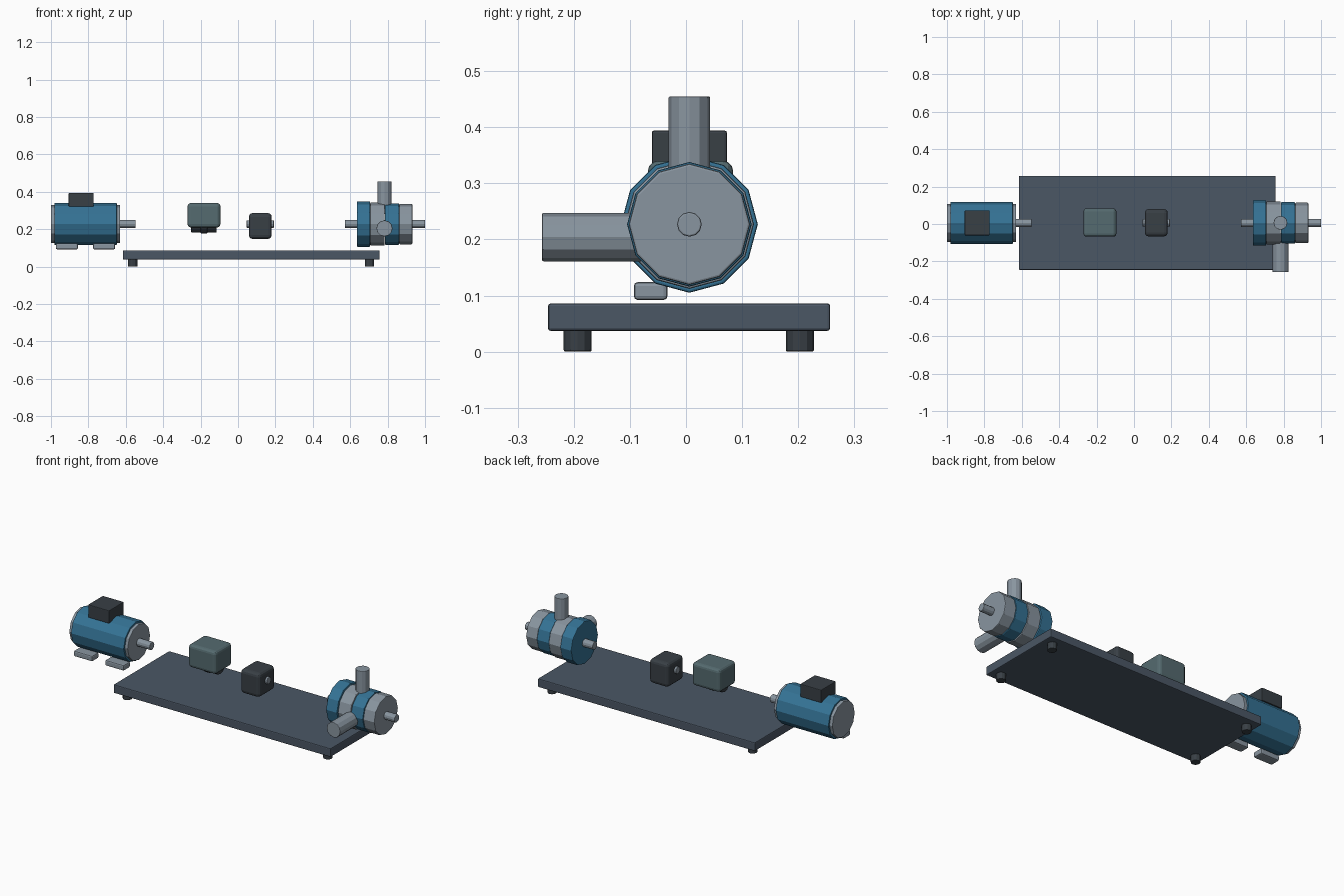
import bpy
from math import pi
from mathutils import Vector

if "Cube" in bpy.data.objects:
    bpy.data.objects.remove(bpy.data.objects["Cube"])

CY, CZ = 0.006, 0.227      # shaft line shared by every machine


def material(name, rgb):
    m = bpy.data.materials.new(name)
    m.diffuse_color = (*rgb, 1)
    m.use_nodes = True
    m.node_tree.nodes["Principled BSDF"].inputs["Base Color"].default_value = m.diffuse_color
    return m


BLUE = material("blue_paint", (0.035, 0.17, 0.30))
STEEL = material("steel", (0.25, 0.30, 0.35))
DARK = material("dark_metal", (0.04, 0.05, 0.06))
SLATE = material("slate_paint", (0.07, 0.095, 0.13))
GUARD = material("guard_paint", (0.09, 0.145, 0.16))


def finish(name, mat, bevel, segments):
    ob = bpy.context.object
    ob.name = name
    ob.data.materials.append(mat)
    bpy.ops.object.transform_apply(location=False, rotation=True, scale=True)
    if bevel:
        b = ob.modifiers.new("bevel", 'BEVEL')
        b.width, b.segments, b.limit_method = bevel, segments, 'ANGLE'
        b.angle_limit = pi / 4
    return ob


def box(name, x, y, z, mat, bevel=0.004, segments=2):
    """Box from (min, max) ranges."""
    bpy.ops.mesh.primitive_cube_add(size=1, location=[sum(r) / 2 for r in (x, y, z)])
    bpy.context.object.scale = [r[1] - r[0] for r in (x, y, z)]
    return finish(name, mat, bevel, segments)


def rod(name, a, b, r, mat, sides=12, bevel=0.003):
    """Flat-sided cylinder from point a to point b."""
    a, b = Vector(a), Vector(b)
    bpy.ops.mesh.primitive_cylinder_add(vertices=sides, radius=r, depth=(b - a).length,
                                        location=(a + b) / 2)
    ob = bpy.context.object
    ob.rotation_euler = (b - a).to_track_quat('Z', 'Y').to_euler()
    return finish(name, mat, bevel, 2)


def turned(name, x0, x1, r, mat, sides=12, bevel=0.003):
    """Cylinder on the shared shaft line."""
    return rod(name, (x0, CY, CZ), (x1, CY, CZ), r, mat, sides, bevel)


# Base plate and its four feet
box("base_plate", (-0.615, 0.757), (-0.246, 0.257), (0.037, 0.086), SLATE, 0.005)
for i, x in enumerate((-0.563, 0.703)):
    for j, y in enumerate((-0.193, 0.203)):
        rod(f"base_foot_{i}{j}", (x, y, 0), (x, y, 0.04), 0.025, DARK)

# Motor
turned("motor_body", -0.982, -0.648, 0.112, BLUE)
turned("motor_rear_cap", -1.0, -0.975, 0.102, STEEL)
turned("motor_front_cap", -0.655, -0.63, 0.102, STEEL)
turned("motor_shaft", -0.64, -0.547, 0.022, STEEL)
box("motor_terminal_box", (-0.905, -0.772), (-0.061, 0.073), (0.32, 0.394), DARK)
for i, x in enumerate((-0.915, -0.716)):
    box(f"motor_foot_{i}", (x - 0.059, x + 0.059), (-0.093, -0.033), (0.092, 0.124), STEEL, 0.007)

# Coupling with its guard cover
for i, (x0, x1) in enumerate(((-0.25, -0.198), (-0.166, -0.115))):
    turned(f"coupling_hub_{i}", x0, x1, 0.045, DARK)
turned("coupling_insert", -0.2, -0.164, 0.049, DARK)
box("coupling_guard", (-0.27, -0.094), (-0.068, 0.084), (0.209, 0.34), GUARD, 0.018, 3)

# Bearing block
box("bearing_block", (0.058, 0.18), (-0.066, 0.08), (0.148, 0.286), DARK, 0.02, 3)
turned("bearing_shaft", 0.046, 0.192, 0.02, STEEL)

# Pump: stacked casing discs, shaft and two ports
for name, x0, x1, r, mat in (("pump_back_plate", 0.636, 0.706, 0.122, BLUE),
                             ("pump_rear_casing", 0.707, 0.784, 0.115, STEEL),
                             ("pump_front_casing", 0.785, 0.861, 0.111, BLUE),
                             ("pump_end_cover", 0.862, 0.932, 0.108, STEEL)):
    turned(name, x0, x1, r, mat, bevel=0.004)
turned("pump_shaft", 0.571, 1.0, 0.022, STEEL)
rod("pump_outlet", (0.783, CY, 0.28), (0.783, CY, 0.455), 0.037, STEEL)
rod("pump_inlet", (0.783, -0.05, 0.204), (0.783, -0.257, 0.204), 0.043, STEEL)
